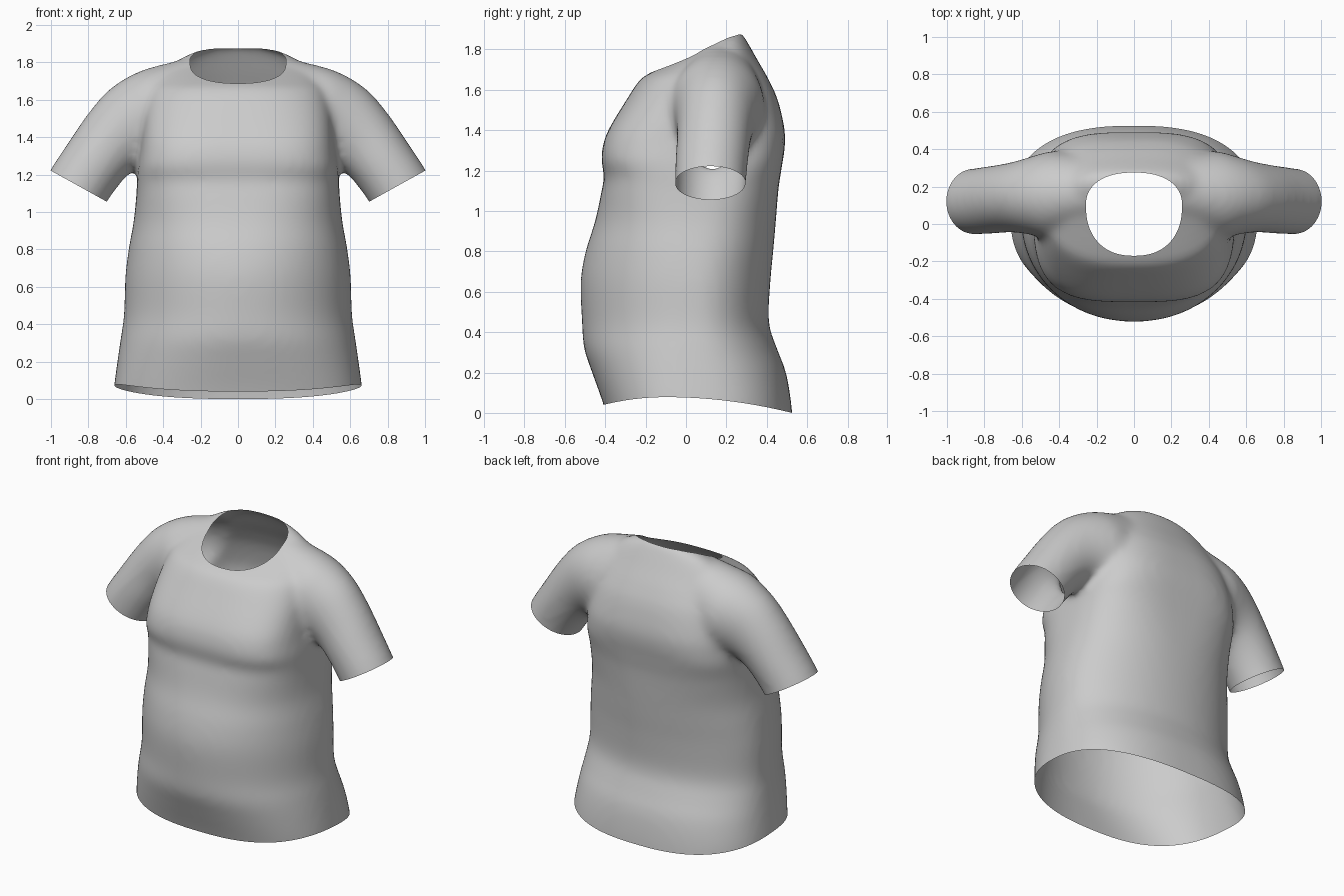
import bpy, bmesh
from math import cos, sin, pi
from mathutils import Vector

if "Cube" in bpy.data.objects:
    bpy.data.objects.remove(bpy.data.objects["Cube"])

SEG = 64


def spow(v, e):
    return (1 if v >= 0 else -1) * abs(v) ** e


def flowing(rows, steps=4):
    """Rows with smooth in-between rows added along a spline."""
    ext = [rows[0]] + rows + [rows[-1]]
    out = []
    for p, a, b, q in zip(ext, ext[1:], ext[2:], ext[3:]):
        for k in range(steps):
            t = k / steps
            out.append([y + 0.5 * t * (z - x + t * (2 * x - 5 * y + 4 * z - w
                        + t * (3 * (y - z) + w - x)))
                        for x, y, z, w in zip(p, a, b, q)])
    return out + [rows[-1]]


def loft(bm, rings):
    """Closed skin through a list of point rings."""
    loops = [[bm.verts.new(p) for p in ring] for ring in rings]
    for a, b in zip(loops, loops[1:]):
        for i in range(SEG):
            j = (i + 1) % SEG
            bm.faces.new((a[i], a[j], b[j], b[i]))
    bm.faces.new(loops[0][::-1])
    bm.faces.new(loops[-1])


def torso_ring(z, front, back, half, power):
    blend = min(max((z - 1.3) / 0.4, 0), 1)
    mid = 0.05 + blend * ((front + back) / 2 - 0.05)
    ring = []
    for i in range(SEG):
        a = 2 * pi * i / SEG
        c, s = spow(cos(a), 2 / power), spow(sin(a), 2 / power)
        ring.append((half * c, mid + s * ((back - mid) if s > 0 else (mid - front)), z))
    return ring


def sleeve_ring(side, top_x, top_z, low_x, low_z, front, back):
    top, low = Vector((top_x, 0, top_z)), Vector((low_x, 0, low_z))
    ring = []
    for i in range(SEG):
        a = 2 * pi * i / SEG
        p = (top + low) / 2 + (top - low) / 2 * cos(a)
        ring.append((side * p.x, (front + back) / 2 + (back - front) / 2 * sin(a), p.z))
    return ring


def cut(bm, f):
    """Trim away the surface where f is positive, leaving a clean edge."""
    val = {v: f(v.co) for v in bm.verts}
    gone = [v for v in bm.verts if val[v] > 0]
    new = []
    for e in list(bm.edges):
        a, b = e.verts
        if (val[a] > 0) != (val[b] > 0):
            t = val[a] / (val[a] - val[b])
            new.append(bmesh.utils.edge_split(e, a, min(max(t, 0.01), 0.99))[1])
    bmesh.ops.connect_verts(bm, verts=new)
    bmesh.ops.delete(bm, geom=gone, context='VERTS')


# Torso: height, front, back, half width, squareness
TORSO = [
    (-0.2, -0.34, 0.54, 0.685, 2.5), (0.03, -0.405, 0.523, 0.667, 2.5),
    (0.2, -0.465, 0.495, 0.645, 2.35), (0.32, -0.505, 0.45, 0.628, 2.2),
    (0.45, -0.515, 0.41, 0.61, 2.1), (0.65, -0.522, 0.418, 0.603, 2.1),
    (0.8, -0.497, 0.432, 0.585, 2.2), (0.95, -0.45, 0.445, 0.558, 2.4),
    (1.1, -0.418, 0.457, 0.543, 2.8), (1.17, -0.405, 0.467, 0.54, 3.0),
    (1.24, -0.418, 0.478, 0.535, 3.3), (1.31, -0.415, 0.489, 0.525, 3.3),
    (1.4, -0.385, 0.489, 0.515, 3.2), (1.55, -0.295, 0.455, 0.5, 2.8),
    (1.65, -0.228, 0.41, 0.475, 2.5), (1.69, -0.165, 0.388, 0.45, 2.4),
    (1.75, -0.04, 0.353, 0.415, 2.2), (1.8, 0.06, 0.325, 0.34, 2.2),
    (1.85, 0.135, 0.296, 0.25, 2.2), (1.885, 0.2, 0.275, 0.13, 2.0)]
# Sleeve: upper point x z, lower point x z, front, back
SLEEVE = [
    (0.22, 1.835, 0.2, 1.3, -0.02, 0.36), (0.36, 1.8, 0.28, 1.27, -0.055, 0.38),
    (0.5, 1.762, 0.36, 1.25, -0.085, 0.39), (0.61, 1.71, 0.42, 1.25, -0.065, 0.37),
    (0.71, 1.635, 0.47, 1.25, -0.05, 0.345), (0.81, 1.515, 0.53, 1.24, -0.045, 0.325),
    (0.915, 1.36, 0.61, 1.175, -0.052, 0.31), (1.007, 1.22, 0.703, 1.05, -0.056, 0.297),
    (1.09, 1.06, 0.80, 0.89, -0.056, 0.297)]

bm = bmesh.new()
loft(bm, [torso_ring(*r) for r in flowing(TORSO)])
for side in (-1, 1):
    loft(bm, [sleeve_ring(side, *r) for r in flowing(SLEEVE)])
bmesh.ops.recalc_face_normals(bm, faces=bm.faces)
mesh = bpy.data.meshes.new("shirt")
bm.to_mesh(mesh)
bm.free()
shirt = bpy.data.objects.new("shirt", mesh)
bpy.context.collection.objects.link(shirt)

# Fuse the body and sleeves into one soft skin
fuse = shirt.modifiers.new("fuse", 'REMESH')
fuse.mode, fuse.voxel_size = 'VOXEL', 0.02
soft = shirt.modifiers.new("soften", 'SMOOTH')
soft.factor, soft.iterations = 0.5, 14
skin = bpy.data.meshes.new_from_object(
    shirt.evaluated_get(bpy.context.evaluated_depsgraph_get()))
shirt.modifiers.clear()
shirt.data = skin


# Openings: hem, sleeve ends and neck
def hem(p):
    bend = 0.2 if p.y > -0.1 else 0.4
    return 0.078 - bend * (p.y + 0.1) ** 2 - p.z


def cuff(p):
    if abs(p.x) < 0.62 or p.z < 0.8:
        return -1
    return (abs(p.x) - 0.855) * 0.485 - (p.z - 1.14) * 0.875


def neck(p):
    if p.z < 1.5:
        return -1
    depth = 0.175 if p.y > 0.1 else 0.27
    return 1 - abs(p.x / 0.257) ** 2.3 - abs((p.y - 0.1) / depth) ** 2.3


bm = bmesh.new()
bm.from_mesh(skin)
for opening in (hem, cuff, neck):
    cut(bm, opening)
bm.to_mesh(skin)
bm.free()

# Plain cloth
cloth = bpy.data.materials.new("grey cloth")
cloth.use_nodes = True
grey = (0.6, 0.6, 0.6, 1)
cloth.diffuse_color = grey
cloth.node_tree.nodes["Principled BSDF"].inputs["Base Color"].default_value = grey
skin.materials.clear()
skin.materials.append(cloth)
for poly in skin.polygons:
    poly.use_smooth = True
